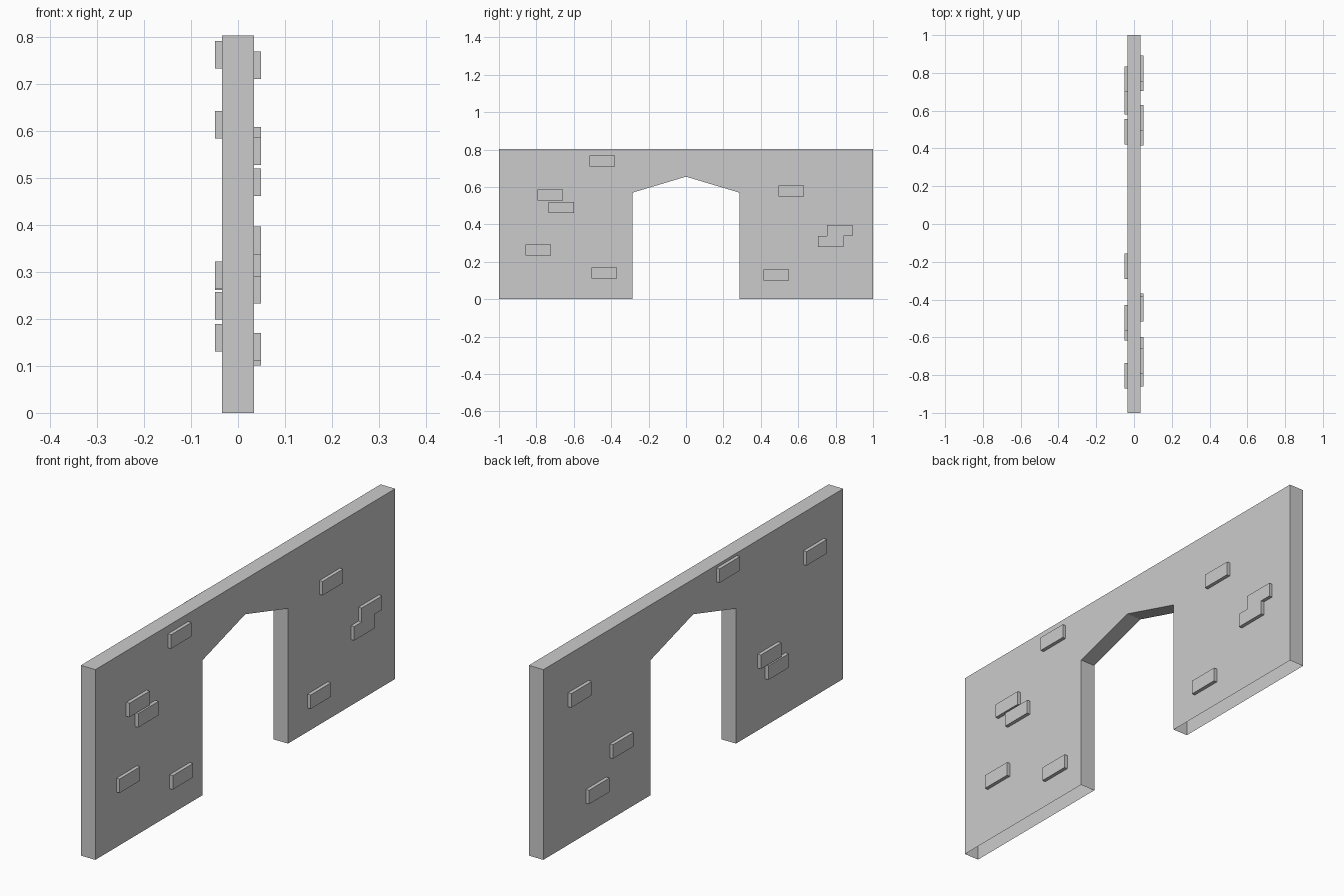
import bpy, bmesh

if "Cube" in bpy.data.objects:
    bpy.data.objects.remove(bpy.data.objects["Cube"])

T = 0.034            # half wall thickness
OUT = 0.049          # outer face of the raised bricks
BW, BH = 0.136, 0.059


def extrude_profile(name, profile, x0, x1, drop):
    """Extrude a (y, z) outline along x, removing faces chosen by drop."""
    bm = bmesh.new()
    face = bm.faces.new([bm.verts.new((x0, y, z)) for y, z in profile])
    geo = bmesh.ops.extrude_face_region(bm, geom=[face], use_keep_orig=True)["geom"]
    verts = [g for g in geo if isinstance(g, bmesh.types.BMVert)]
    bmesh.ops.translate(bm, verts=verts, vec=(x1 - x0, 0, 0))
    bmesh.ops.recalc_face_normals(bm, faces=bm.faces)
    bad = [f for f in bm.faces if drop(f)]
    bmesh.ops.delete(bm, geom=bad, context="FACES_ONLY")
    mesh = bpy.data.meshes.new(name)
    bm.to_mesh(mesh)
    bm.free()
    obj = bpy.data.objects.new(name, mesh)
    bpy.context.collection.objects.link(obj)
    return obj


# Wall with pointed doorway, open underneath
half = [(0, 0.655), (0.285, 0.57), (0.285, 0), (1, 0), (1, 0.803)]
outline = half + [(-y, z) for y, z in reversed(half[1:])]
extrude_profile("wall", outline, -T, T,
                lambda f: f.calc_center_median().z < 1e-4)

# Raised bricks: (y, z) centres on each face of the wall
right = [(-0.448, 0.74), (-0.726, 0.557), (-0.667, 0.491), (-0.791, 0.262),
         (-0.437, 0.141), (0.563, 0.579), (0.823, 0.367), (0.773, 0.308),
         (0.483, 0.13)]
left = [(-0.223, 0.762), (-0.803, 0.613), (-0.498, 0.293), (-0.548, 0.228),
        (0.767, 0.613), (0.488, 0.291), (0.648, 0.16)]
for side, label, spots in ((1, "right", right), (-1, "left", left)):
    for i, (y, z) in enumerate(spots, 1):
        box = [(y + a * BW / 2, z + b * BH / 2)
               for a, b in ((-1, -1), (1, -1), (1, 1), (-1, 1))]
        # the hidden back of each brick is left open against the wall
        extrude_profile(f"{label}_brick_{i}", box, side * T, side * OUT,
                        lambda f: abs(f.calc_center_median().x) < T + 1e-4)
